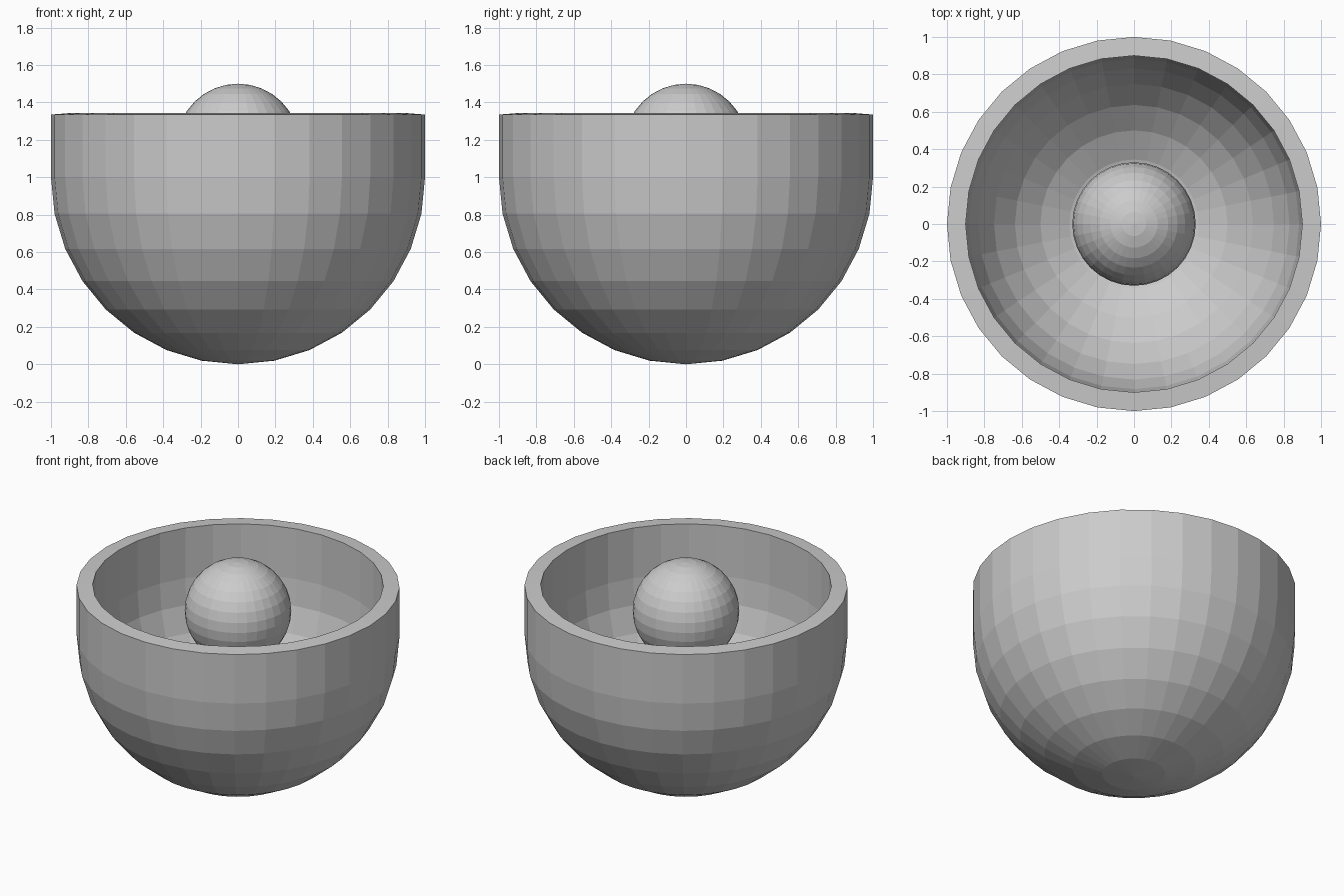
import bpy, bmesh
from math import sin, cos, pi

cube = bpy.data.objects.get("Cube")
if cube:
    bpy.data.objects.remove(cube, do_unlink=True)

SEGMENTS = 32
QUARTER = 8          # rings from pole to equator
CENTRE_Z = 1.0       # centre of the rounded bowl bottom

grey = bpy.data.materials.new("plain_grey")
grey.use_nodes = True
colour = (0.6, 0.6, 0.6, 1)
grey.diffuse_color = colour
grey.node_tree.nodes["Principled BSDF"].inputs["Base Color"].default_value = colour


def add_object(name, bm):
    bmesh.ops.recalc_face_normals(bm, faces=bm.faces)
    mesh = bpy.data.meshes.new(name)
    bm.to_mesh(mesh)
    bm.free()
    mesh.materials.append(grey)
    obj = bpy.data.objects.new(name, mesh)
    bpy.context.collection.objects.link(obj)
    return obj


def quarter_arc(radius):
    """Profile from the bottom pole up to the equator."""
    steps = [i * pi / 2 / QUARTER for i in range(QUARTER + 1)]
    return [(radius * sin(a), CENTRE_Z - radius * cos(a)) for a in steps]


# Bowl: round bottom, straight wall, slightly sloped rim, hollow inside
outer = quarter_arc(1.0) + [(1.0, 1.335)]
inner = quarter_arc(0.9) + [(0.9, 1.343)]
profile = outer + inner[::-1]
bm = bmesh.new()
verts = [bm.verts.new((r, 0, z)) for r, z in profile]
edges = [bm.edges.new(pair) for pair in zip(verts, verts[1:])]
bmesh.ops.spin(bm, geom=verts + edges, cent=(0, 0, 0), axis=(0, 0, 1),
               angle=2 * pi, steps=SEGMENTS, use_merge=True)
bmesh.ops.remove_doubles(bm, verts=bm.verts, dist=0.0005)
add_object("bowl", bm)

# Ball hovering in the mouth of the bowl
bm = bmesh.new()
bmesh.ops.create_uvsphere(bm, u_segments=SEGMENTS, v_segments=2 * QUARTER, radius=0.33)
ball = add_object("ball", bm)
ball.location.z = 1.17
